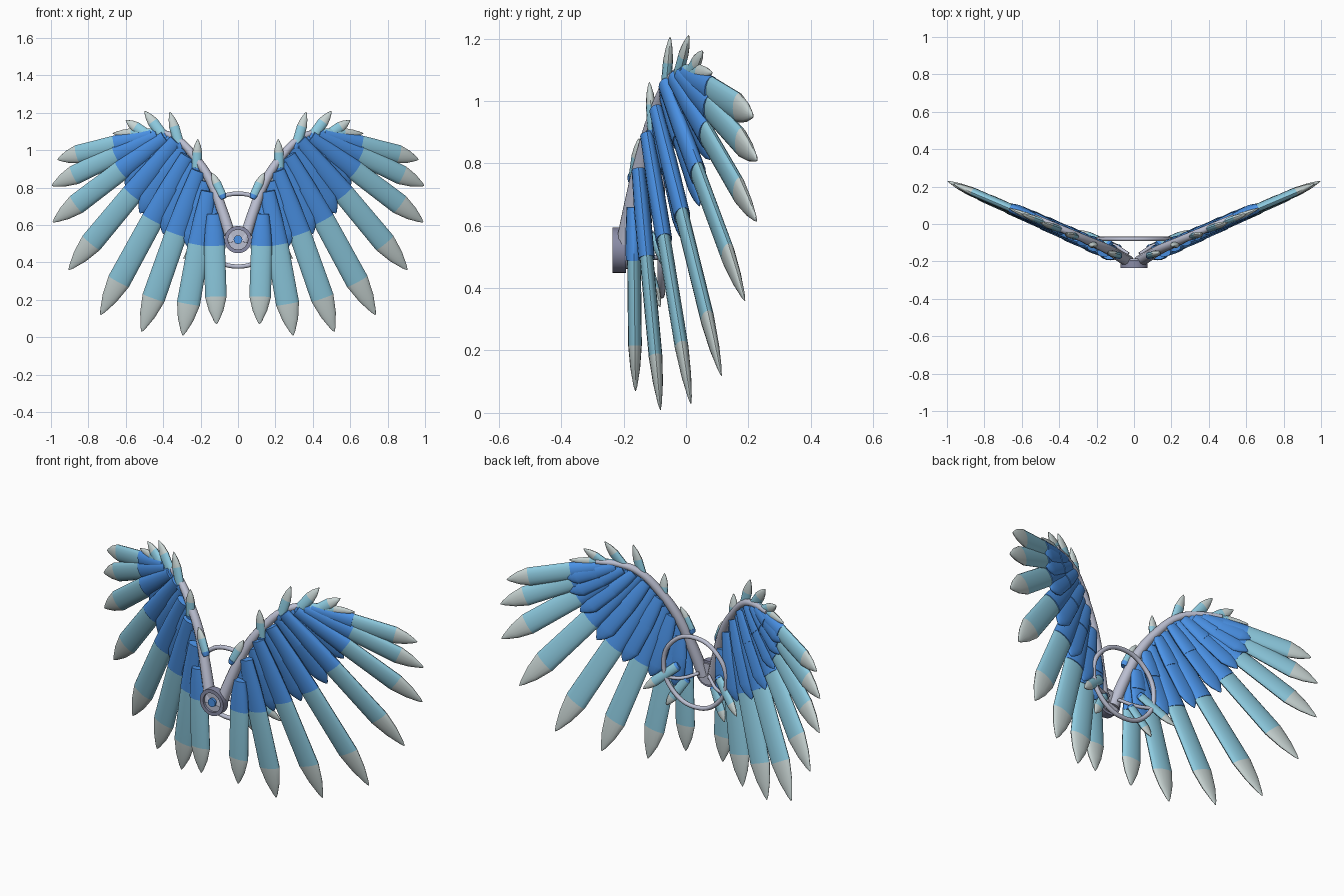
import bpy, bmesh, math
from mathutils import Vector, Matrix

cube = bpy.data.objects.get("Cube")
if cube:
    bpy.data.objects.remove(cube, do_unlink=True)


def material(name, rgb):
    m = bpy.data.materials.new(name)
    m.use_nodes = True
    m.diffuse_color = (*rgb, 1)
    m.node_tree.nodes["Principled BSDF"].inputs["Base Color"].default_value = (*rgb, 1)
    return m


BLUE = material("deep blue", (0.07, 0.29, 0.80))
LIGHT = material("pale blue", (0.27, 0.60, 0.75))
TIP = material("pale grey", (0.58, 0.66, 0.65))
BONE = material("silver", (0.50, 0.52, 0.64))
STEEL = material("dark steel", (0.25, 0.26, 0.38))
BANDS = (BLUE, LIGHT, TIP)

SLOPE, START = 0.444, -0.213        # each wing sweeps back in a flat plane
FRONT = Vector((SLOPE, -1, 0)).normalized()
FACING = Vector((0, -1, 0))         # flat side of every feather


def on_wing(x, z, off=0.0):
    return Vector((x, SLOPE * x + START, z)) + FRONT * off


def finish(bm, name, mats, side=1, angle=40):
    if side < 0:
        bmesh.ops.scale(bm, vec=(-1, 1, 1), verts=bm.verts)
    bmesh.ops.recalc_face_normals(bm, faces=bm.faces)
    me = bpy.data.meshes.new(name)
    bm.to_mesh(me)
    bm.free()
    ob = bpy.data.objects.new(name, me)
    bpy.context.collection.objects.link(ob)
    for m in mats:
        me.materials.append(m)
    bpy.ops.object.select_all(action="DESELECT")
    ob.select_set(True)
    bpy.context.view_layer.objects.active = ob
    bpy.ops.object.shade_smooth_by_angle(angle=math.radians(angle))
    return ob


def feather(name, side, root, tip, width, blue=0.4, point=0.25, off=0.0, tip_off=0.0,
            thick=0.022, mats=BANDS, sides=16):
    """Flattened quill: thicker blue sleeve, pale shaft, grey point."""
    a, b = on_wing(*root, off), on_wing(*tip, tip_off)
    axis = b - a
    across = axis.cross(FACING).normalized()
    normal = across.cross(axis).normalized()
    # position, half width, half thickness, material of the band that follows
    rings = [(0, 0.62 * width, 1.0 * thick, 0),
             (blue * 0.5, 0.84 * width, 1.2 * thick, 0),
             (blue, 0.97 * width, 1.2 * thick, 0),
             (blue, 0.96 * width, thick, 1),
             (1 - point, width, thick, 2),
             (1 - point * 0.5, 0.68 * width, 0.72 * thick, 2),
             (1 - point * 0.12, 0.24 * width, 0.3 * thick, 2),
             (1, 0.04 * width, 0.06 * thick, 2)]
    bm = bmesh.new()
    angles = [2 * math.pi * k / sides for k in range(sides)]
    loops = [[bm.verts.new(a + axis * t + across * w * math.cos(q) + normal * h * math.sin(q))
              for q in angles] for t, w, h, _ in rings]
    for l0, l1, ring in zip(loops, loops[1:], rings):
        for k in range(sides):
            j = (k + 1) % sides
            bm.faces.new((l0[k], l0[j], l1[j], l1[k])).material_index = ring[3]
    bm.faces.new(loops[0])
    bm.faces.new(loops[-1]).material_index = 2
    return finish(bm, name, mats, side)


def tube(name, points, radii, mat, closed=False):
    cu = bpy.data.curves.new(name, "CURVE")
    cu.dimensions = "3D"
    cu.bevel_depth = 1.0
    cu.bevel_resolution = 3
    cu.resolution_u = 6
    cu.use_fill_caps = True
    sp = cu.splines.new("BEZIER")
    sp.bezier_points.add(len(points) - 1)
    for bp, p, r in zip(sp.bezier_points, points, radii):
        bp.co, bp.radius = p, r
        bp.handle_left_type = bp.handle_right_type = "AUTO"
    sp.use_cyclic_u = closed
    cu.materials.append(mat)
    ob = bpy.data.objects.new(name, cu)
    bpy.context.collection.objects.link(ob)
    return ob


def disc(name, radius, y0, y1, z, mat, inner=0.0):
    """Lathe about the y axis: solid disc, or a hollow rim."""
    bm = bmesh.new()
    outline = [(inner, y0), (radius, y0), (radius, y1), (inner, y1)]
    vs = [bm.verts.new((r, y, z)) for r, y in outline]
    edges = [bm.edges.new((vs[i], vs[(i + 1) % 4])) for i in range(4 if inner else 3)]
    bmesh.ops.spin(bm, geom=vs + edges, cent=(0, 0, z), axis=(0, 1, 0),
                   angle=2 * math.pi, steps=32, use_duplicate=False)
    bmesh.ops.remove_doubles(bm, verts=bm.verts, dist=1e-5)
    return finish(bm, name, [mat])


# root, tip, half width, blue share, point share
FLIGHT = [((0.125, 0.66), (0.115, 0.07), 0.058, 0.29, 0.25),
          ((0.155, 0.78), (0.295, 0.01), 0.062, 0.37, 0.22),
          ((0.21, 0.89), (0.515, 0.03), 0.062, 0.39, 0.21),
          ((0.27, 0.97), (0.735, 0.12), 0.062, 0.40, 0.21),
          ((0.33, 1.05), (0.905, 0.36), 0.060, 0.41, 0.21),
          ((0.39, 1.07), (0.99, 0.615), 0.056, 0.39, 0.21),
          ((0.43, 1.08), (0.995, 0.81), 0.052, 0.39, 0.21),
          ((0.46, 1.085), (0.965, 0.95), 0.049, 0.39, 0.21)]
# short feathers along the leading edge
EDGE = [((0.08, 0.74), (0.14, 0.88), 0.024),
        ((0.225, 0.88), (0.215, 1.06), 0.026),
        ((0.31, 1.01), (0.365, 1.205), 0.027),
        ((0.39, 1.06), (0.50, 1.21), 0.029),
        ((0.47, 1.07), (0.60, 1.16), 0.029),
        ((0.42, 1.09), (0.67, 1.09), 0.028)]
# short feathers tucked behind the wing root
BACK = [((0.14, 0.57), (0.31, 0.42), 0.026),
        ((0.10, 0.50), (0.20, 0.34), 0.026)]
ARM = [(0.03, 0.505), (0.085, 0.67), (0.15, 0.83), (0.235, 0.96),
       (0.34, 1.065), (0.43, 1.095), (0.54, 1.10)]

for side, label in ((1, "left"), (-1, "right")):
    for i, (root, tip, w, blue, point) in enumerate(FLIGHT):
        feather(f"{label}_flight_feather_{i + 1}", side, root, tip, w, blue, point,
                off=0.012 - 0.003 * i)
    # all-blue coverts fill the gaps between neighbouring flight feathers
    for i, (f0, f1) in enumerate(zip(FLIGHT, FLIGHT[1:])):
        root = (Vector(f0[0]) + Vector(f1[0])) / 2
        end = root.lerp((Vector(f0[1]) + Vector(f1[1])) / 2, f1[3] + 0.04)
        feather(f"{label}_covert_{i + 1}", side, root, end, 0.9 * f1[2], 0.4, 0.2,
                off=-0.014, tip_off=-0.022, thick=0.018, mats=(BLUE,) * 3)
    for i, (root, tip, w) in enumerate(EDGE):
        feather(f"{label}_edge_feather_{i + 1}", side, root, tip, w, 0.15, 0.4,
                off=-0.008, thick=0.016, sides=12)
    for i, (root, tip, w) in enumerate(BACK):
        feather(f"{label}_back_feather_{i + 1}", side, root, tip, w, 0.06, 0.3,
                off=-0.045, tip_off=-0.045, thick=0.014, sides=12)
    # wing arm that carries the feathers
    path = [Matrix.Diagonal((side, 1, 1)) @ on_wing(x, z, max(-0.014, -0.007 * i))
            for i, (x, z) in enumerate(ARM)]
    tube(f"{label}_wing_arm", path, [0.032 - 0.003 * i for i in range(len(path))], BONE)
    # strut from the hub to the harness ring
    tube(f"{label}_strut", [(side * 0.03, -0.16, 0.53), (side * 0.11, -0.11, 0.50),
                            (side * 0.18, -0.08, 0.50)], [0.009] * 3, BONE)

# harness ring behind the hub
ring_pts = [(0.195 * math.cos(q), -0.08, 0.573 + 0.195 * math.sin(q))
            for q in (k * math.pi / 4 for k in range(8))]
tube("harness_ring", ring_pts, [0.012] * 8, BONE, closed=True)

# central hub: rim around the arm ends, with a blue core
HUB_Z = 0.522
disc("hub_rim", 0.073, -0.235, -0.192, HUB_Z, STEEL, inner=0.053)
disc("hub_plate", 0.06, -0.222, -0.185, HUB_Z, BONE)
disc("hub_core", 0.023, -0.236, -0.21, HUB_Z, BLUE)
